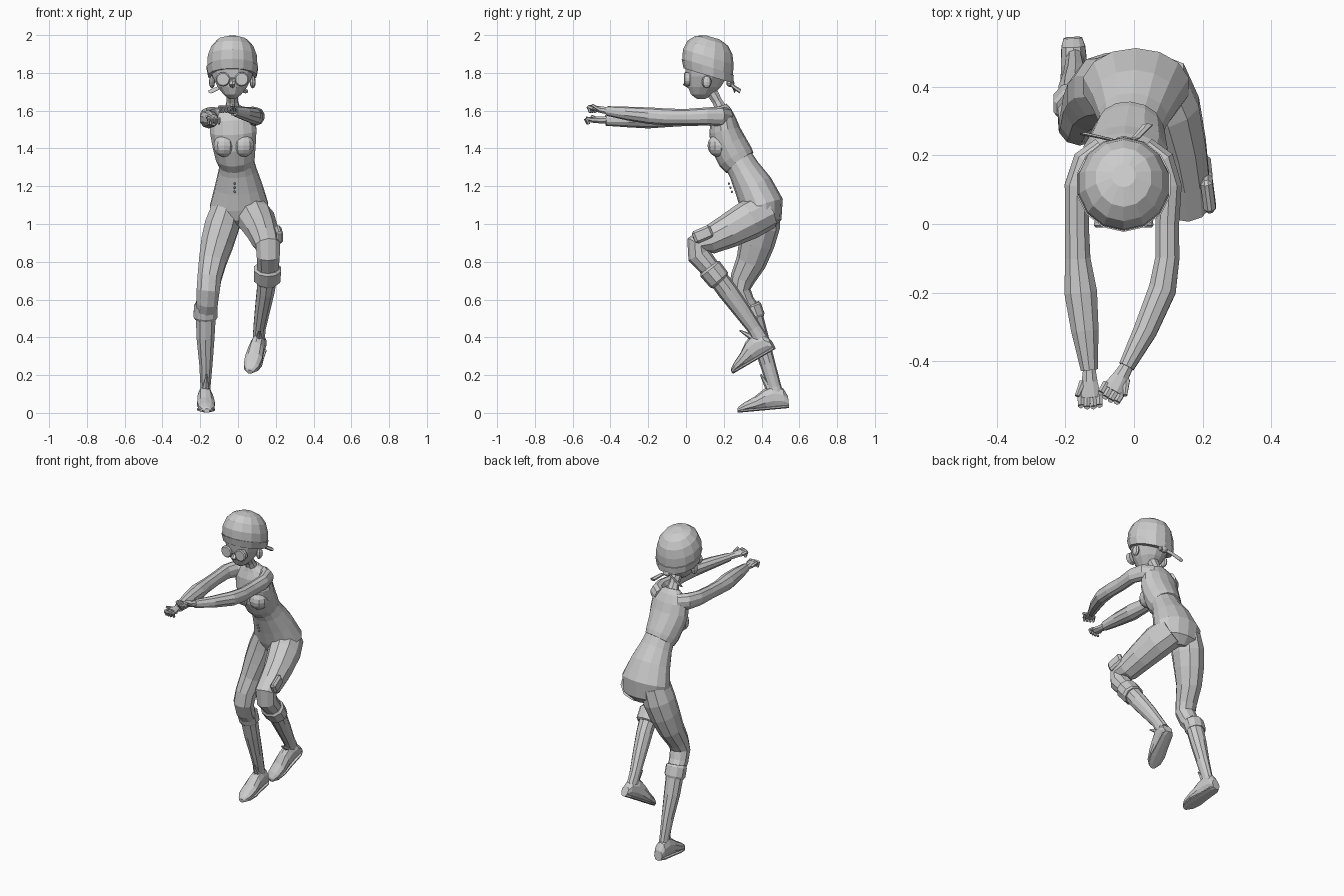
import bpy, bmesh
from math import sin, cos, pi
from mathutils import Vector, Matrix


def tube(name, stations, sides=10, axis=None):
    """Loft of ellipses: each station is (x, y, z, half width, half depth)."""
    bm = bmesh.new()
    pts = [Vector(s[:3]) for s in stations]
    rings = []
    for i, s in enumerate(stations):
        t = Vector(axis) if axis else pts[min(i + 1, len(pts) - 1)] - pts[max(i - 1, 0)]
        t.normalize()
        u = (Vector((1, 0, 0)) - t * t.x).normalized()
        v = t.cross(u)
        rings.append([bm.verts.new(pts[i] + u * s[3] * cos(a) + v * s[4] * sin(a))
                      for a in (2 * pi * (k + .5) / sides for k in range(sides))])
    for a, b in zip(rings, rings[1:]):
        for k in range(sides):
            n = (k + 1) % sides
            bm.faces.new((a[k], a[n], b[n], b[k]))
    bm.faces.new(rings[0][::-1])
    bm.faces.new(rings[-1])
    bmesh.ops.recalc_face_normals(bm, faces=bm.faces)
    return finish(name, bm)


def finish(name, bm):
    me = bpy.data.meshes.new(name)
    bm.to_mesh(me)
    bm.free()
    ob = bpy.data.objects.new(name, me)
    bpy.context.collection.objects.link(ob)
    return ob


def ball(name, loc, size, seg=8):
    bm = bmesh.new()
    bmesh.ops.create_uvsphere(bm, u_segments=seg, v_segments=seg - 2, radius=1,
                              matrix=Matrix.LocRotScale(Vector(loc), None, Vector(size)))
    return finish(name, bm)


def rod(name, a, b, r0, r1, sides=6):
    return tube(name, [(*a, r0, r0), (*b, r1, r1)], sides)


# Body: trousers / belly, then the short top with its hem
tube("hips_and_waist", [
    (.005, .405, .985, .07, .06), (.008, .41, 1.02, .145, .095), (.006, .402, 1.10, .158, .115),
    (.003, .357, 1.20, .128, .103), (-.003, .308, 1.285, .102, .085), (-.01, .27, 1.35, .09, .08)], 14)
tube("short_top", [
    (-.01, .285, 1.325, .096, .09), (-.014, .262, 1.355, .106, .098), (-.02, .228, 1.42, .117, .096),
    (-.025, .205, 1.49, .126, .084), (-.028, .197, 1.555, .122, .068), (-.03, .192, 1.60, .085, .048),
    (-.03, .183, 1.625, .045, .035)], 14)
for side in (-1, 1):
    ball("bust", (-.022 + side * .052, .17, 1.415), (.058, .056, .06), 10)
for k in range(3):
    ball("belly_button", (-.018, .243 - k * .008, 1.17 + k * .022), (.007, .006, .007), 6)
tube("neck", [(-.03, .19, 1.60, .045, .036), (-.03, .165, 1.65, .032, .028),
              (-.03, .13, 1.71, .035, .035)], 8)

# Head, cap and face details
tube("face", [(-.03, .08, 1.662, .018, .022), (-.03, .085, 1.685, .048, .06),
              (-.03, .097, 1.725, .08, .09), (-.03, .11, 1.78, .108, .112),
              (-.03, .115, 1.86, .125, .128)], 12, (0, 0, 1))
tube("cap", [(-.03, .118, 1.792, .128, .134), (-.03, .115, 1.835, .136, .14),
             (-.03, .118, 1.885, .133, .14), (-.03, .127, 1.935, .114, .124),
             (-.03, .136, 1.97, .082, .09), (-.03, .142, 1.988, .035, .036)], 14, (0, .3, 1))
tube("cap_band", [(-.03, .118, 1.785, .131, .137), (-.03, .115, 1.83, .14, .144)], 14, (0, .3, 1))
tube("nose", [(-.03, .03, 1.765, .012, .014), (-.03, -.002, 1.738, .018, .016),
              (-.03, .03, 1.722, .012, .012)], 6)
for side in (-1, 1):
    x = -.03 + side * .05
    tube("eyeglass", [(x, .02, 1.766, .034, .034), (x, -.004, 1.766, .038, .038),
                      (x, -.010, 1.766, .032, .032)], 14, (0, -1, 0))
    ball("ear", (-.03 + side * .108, .11, 1.752), (.016, .026, .034))
rod("eyeglass_bridge", (-.05, -.004, 1.77), (-.01, -.004, 1.771), .005, .005)
ball("cap_knot", (-.03, .235, 1.745), (.03, .022, .02))
for x, y in ((-.143, .262), (.04, .288)):
    tube("cap_tie", [(-.03, .235, 1.745, .010, .010), ((x - .03) / 2, .25, 1.728, .013, .010),
                     (x, y, 1.702, .016, .012)], 6, (0, .9, -.4))

# Arms stretched forward
tube("right_arm", [
    (-.09, .215, 1.565, .04, .05), (-.14, .18, 1.568, .042, .052), (-.166, .11, 1.568, .038, .047),
    (-.166, 0, 1.562, .036, .043), (-.164, -.10, 1.557, .039, .044), (-.155, -.20, 1.555, .05, .049),
    (-.143, -.31, 1.554, .042, .042), (-.13, -.425, 1.55, .026, .030)])
tube("left_arm", [
    (.03, .215, 1.565, .04, .05), (.08, .18, 1.57, .042, .052), (.103, .11, 1.57, .038, .047),
    (.097, 0, 1.566, .036, .043), (.097, -.10, 1.567, .037, .044), (.083, -.19, 1.573, .042, .044),
    (.033, -.31, 1.585, .036, .036), (-.022, -.415, 1.598, .024, .026)])


# Hands: palm, four curled fingers and a thumb
def hand(name, wrist, knuckle, thumb_side):
    w, k = Vector(wrist), Vector(knuckle)
    d = (k - w).normalized()
    s = d.cross(Vector((0, 0, 1))).normalized()
    tube(name + "_palm", [(*(w - d * .02), .018, .02), (*(w + d * .03), .025, .019),
                          (*k, .035, .016)], 8)
    for i in range(4):
        a = k + s * (.018 * i - .027)
        b = a + d * (.028 - .004 * abs(i - 1.5)) + Vector((0, 0, .006))
        c = b - d * .012 - Vector((0, 0, .03))
        rod(name + "_finger", a - d * .01, b, .011, .010)
        rod(name + "_fingertip", b, c, .010, .007)
    a = w + d * .03 + s * thumb_side * .02
    rod(name + "_thumb", a, a + d * .04 + s * thumb_side * .018 + Vector((0, 0, .02)), .011, .007)


hand("right_hand", (-.13, -.43, 1.55), (-.128, -.505, 1.552), 1)
hand("left_hand", (-.024, -.42, 1.60), (-.062, -.485, 1.612), -1)

# Standing leg and raised leg (thigh to below the knee)
tube("right_leg", [
    (-.06, .40, 1.08, .085, .10), (-.085, .395, .99, .096, .103), (-.11, .375, .90, .09, .095),
    (-.135, .345, .80, .076, .081), (-.152, .30, .71, .066, .066), (-.158, .285, .65, .064, .057),
    (-.164, .31, .585, .06, .054), (-.17, .35, .53, .056, .05)])
tube("left_leg", [
    (.06, .425, 1.07, .095, .10), (.10, .33, 1.02, .098, .104), (.13, .22, .96, .085, .09),
    (.148, .12, .912, .076, .074), (.158, .058, .888, .068, .062), (.16, .068, .835, .064, .062),
    (.159, .115, .78, .06, .055), (.156, .16, .725, .056, .052)])

# Boots: shaft, cuff and shoe
tube("right_boot_shaft", [
    (-.17, .352, .535, .056, .05), (-.172, .39, .40, .05, .047), (-.17, .432, .26, .037, .041),
    (-.172, .468, .14, .028, .036), (-.172, .482, .08, .03, .04)])
tube("left_boot_shaft", [
    (.157, .15, .74, .056, .052), (.146, .22, .645, .049, .053), (.13, .29, .55, .042, .047),
    (.114, .36, .45, .034, .038), (.11, .395, .39, .033, .042)])
tube("right_boot_cuff", [
    (-.17, .338, .572, .058, .052), (-.171, .342, .562, .066, .058),
    (-.172, .36, .51, .066, .058), (-.172, .364, .498, .058, .052)])
tube("left_boot_cuff", [
    (.157, .122, .77, .063, .056), (.157, .128, .762, .075, .065),
    (.154, .174, .705, .073, .062), (.153, .182, .697, .062, .055)])


def shoe(name, heel, toe):
    h, t = Vector(heel), Vector(toe)
    d = t - h
    up = Vector((1, 0, 0)).cross(d).normalized()
    up = up if up.z > 0 else -up
    profile = [(0, .032, .028), (.08, .054, .036), (.28, .064, .04), (.45, .056, .044),
               (.65, .038, .049), (.86, .025, .043), (.97, .016, .026), (1, .011, .014)]
    tube(name, [(*(h + d * f + up * r), w, r) for f, r, w in profile], 10, d)
    sole = [(0, .022), (.1, .038), (.45, .044), (.68, .051), (.88, .043), (1, .016)]
    tube(name + "_sole", [(*(h + d * f + up * .009), w, .010) for f, w in sole], 8, d)


shoe("right_shoe", (-.178, .545, .026), (-.165, .274, .001))
shoe("left_shoe", (.122, .472, .338), (.062, .25, .208))
rod("right_boot_tab", (-.172, .44, .13), (-.165, .395, .203), .02, .004)
rod("left_boot_tab", (.11, .36, .395), (.115, .284, .437), .02, .004)

# Pocket pouch strapped on the outside of the raised thigh
bm = bmesh.new()
bmesh.ops.create_cube(bm, size=1)
bmesh.ops.scale(bm, verts=bm.verts, vec=(.035, .105, .07))
bmesh.ops.bevel(bm, geom=bm.edges[:], offset=.012, segments=1, affect='EDGES')
pouch = finish("thigh_pouch", bm)
pouch.matrix_world = Matrix.Translation((.216, .088, .945)) @ Matrix.Rotation(.4, 4, 'X') @ Matrix.Rotation(.12, 4, 'Z')
